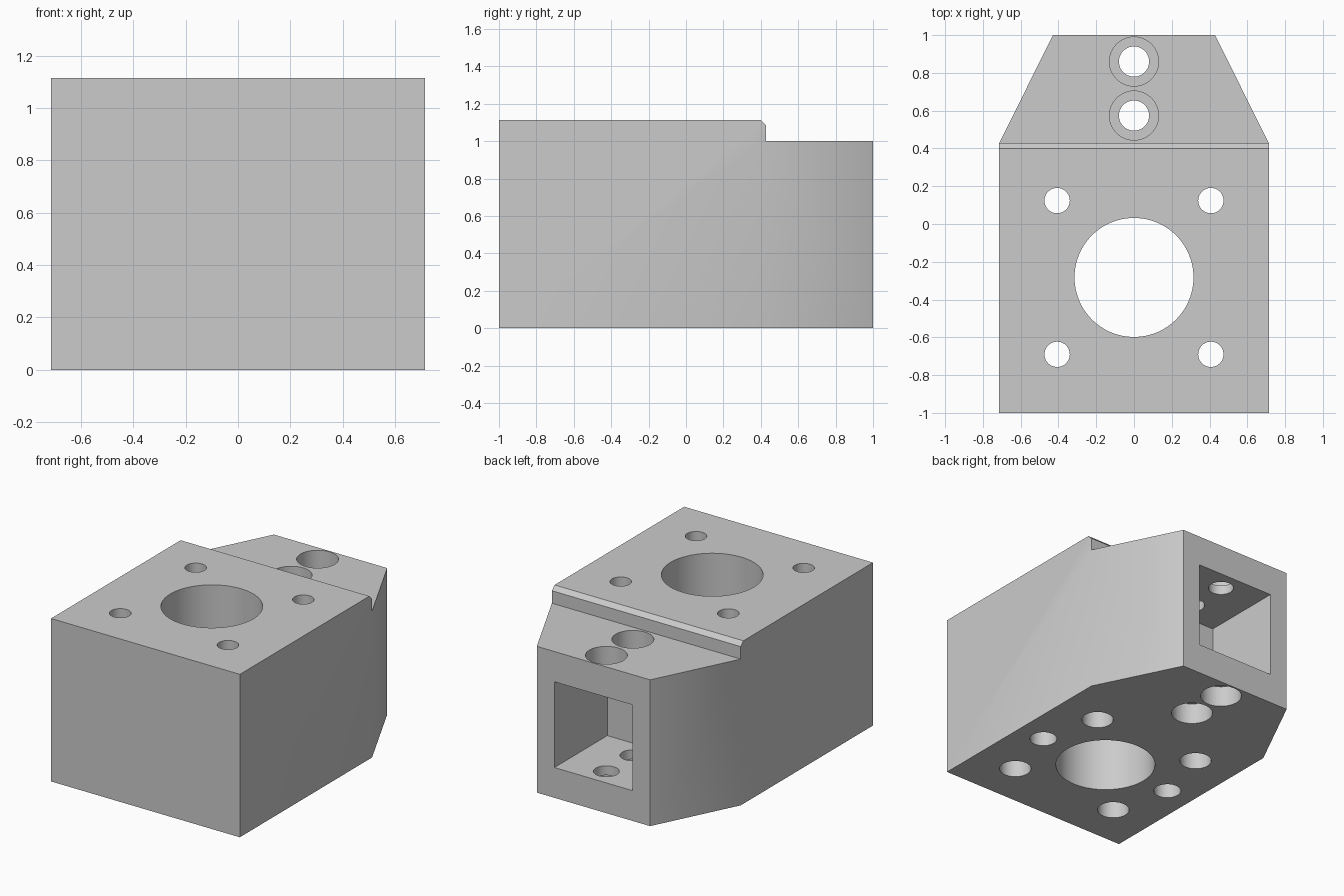
import bpy, bmesh, math

if "Cube" in bpy.data.objects:
    bpy.data.objects.remove(bpy.data.objects["Cube"])

grey = bpy.data.materials.new("plain grey")
grey.diffuse_color = (0.6, 0.6, 0.6, 1)
grey.use_nodes = True
grey.node_tree.nodes["Principled BSDF"].inputs["Base Color"].default_value = grey.diffuse_color


def make_object(name, bm):
    bmesh.ops.recalc_face_normals(bm, faces=bm.faces)
    mesh = bpy.data.meshes.new(name)
    bm.to_mesh(mesh)
    bm.free()
    obj = bpy.data.objects.new(name, mesh)
    bpy.context.collection.objects.link(obj)
    mesh.materials.append(grey)
    return obj


def extruded(name, profile, move):
    """Solid from a flat outline pushed along a vector."""
    bm = bmesh.new()
    face = bm.faces.new([bm.verts.new(p) for p in profile])
    ext = bmesh.ops.extrude_face_region(bm, geom=[face])
    verts = [g for g in ext["geom"] if isinstance(g, bmesh.types.BMVert)]
    bmesh.ops.translate(bm, verts=verts, vec=move)
    return make_object(name, bm)


def lathe(name, x, y, steps, sides):
    """Stepped round cutter; steps are (radius, z) from bottom to top."""
    bm = bmesh.new()
    rings = [[bm.verts.new((x + r * math.cos(math.tau * i / sides),
                            y + r * math.sin(math.tau * i / sides), z))
              for i in range(sides)] for r, z in steps]
    for a, b in zip(rings, rings[1:]):
        for i in range(sides):
            j = (i + 1) % sides
            bm.faces.new((a[i], a[j], b[j], b[i]))
    bm.faces.new(rings[0][::-1])
    bm.faces.new(rings[-1])
    return make_object(name, bm)


def boolean(target, tool, operation):
    mod = target.modifiers.new(tool.name, "BOOLEAN")
    mod.operation = operation
    mod.solver = "EXACT"
    mod.object = tool
    bpy.context.view_layer.objects.active = target
    bpy.ops.object.modifier_apply(modifier=mod.name)
    bpy.data.objects.remove(tool)


W, STEP, TOP, REAR = 0.714, 0.4286, 1.114, 1.0

# block with tapered rear, full height
block = extruded("mounting_block", [
    (-W, -1, 0), (W, -1, 0), (W, STEP, 0), (STEP, 1, 0), (-STEP, 1, 0), (-W, STEP, 0)],
    (0, 0, TOP))

# lowered rear step with chamfered top edge
boolean(block, extruded("rear_step_cutter", [
    (-1, STEP - 0.0286, TOP), (-1, STEP, TOP - 0.0286), (-1, STEP, REAR),
    (-1, 1.2, REAR), (-1, 1.2, 1.3), (-1, STEP - 0.0286, 1.3)], (2, 0, 0)), "DIFFERENCE")

# square pocket in the rear face
boolean(block, extruded("rear_pocket_cutter", [
    (-0.295, STEP, 0.207), (0.295, STEP, 0.207), (0.295, STEP, 0.793), (-0.295, STEP, 0.793)],
    (0, 0.8, 0)), "DIFFERENCE")

# large central bore
boolean(block, lathe("bore_cutter", 0, -0.283, [(0.315, -0.1), (0.315, 1.3)], 96), "DIFFERENCE")

# four corner screw holes, counterbored from below
for x in (-0.407, 0.407):
    for y in (-0.69, 0.124):
        boolean(block, lathe("screw_cutter", x, y, [
            (0.1, -0.1), (0.1, 0.114), (0.067, 0.114), (0.067, 1.3)], 48), "DIFFERENCE")

# two blind holes in the underside
for x in (-0.515, 0.515):
    boolean(block, lathe("blind_cutter", x, -0.284, [(0.086, -0.1), (0.086, 0.5)], 48), "DIFFERENCE")

# two rear bolt holes, counterbored on both ends
for y in (0.574, 0.86):
    boolean(block, lathe("bolt_cutter", 0, y, [
        (0.13, -0.1), (0.13, 0.143), (0.08, 0.143),
        (0.08, 0.857), (0.13, 0.857), (0.13, 1.3)], 48), "DIFFERENCE")

block.select_set(True)
bpy.context.view_layer.objects.active = block
bpy.ops.object.shade_smooth_by_angle(angle=math.radians(30))
